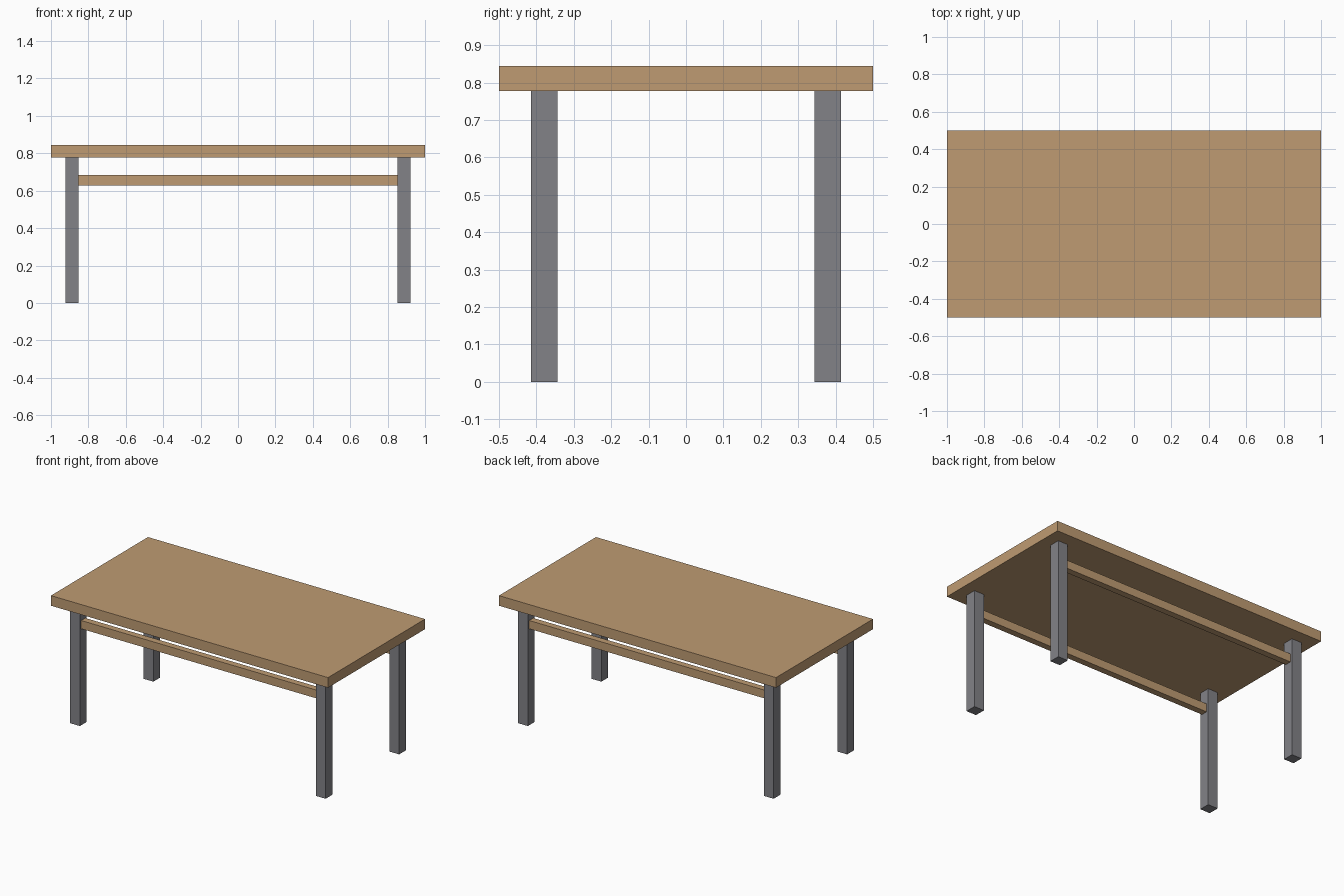
import bpy

if "Cube" in bpy.data.objects:
    bpy.data.objects.remove(bpy.data.objects["Cube"])


def material(name, rgb):
    m = bpy.data.materials.new(name)
    m.diffuse_color = (*rgb, 1)
    m.use_nodes = True
    m.node_tree.nodes["Principled BSDF"].inputs["Base Color"].default_value = m.diffuse_color
    return m


def box(name, lo, hi, mat):
    """Axis-aligned box from its low and high corners."""
    centre = [(a + b) / 2 for a, b in zip(lo, hi)]
    bpy.ops.mesh.primitive_cube_add(size=1, location=centre)
    ob = bpy.context.object
    ob.name = name
    ob.scale = [b - a for a, b in zip(lo, hi)]
    bpy.ops.object.transform_apply(location=False, rotation=False, scale=True)
    ob.data.materials.append(mat)
    return ob


wood = material("wood", (0.52, 0.33, 0.17))
metal = material("dark_metal", (0.225, 0.225, 0.245))

TOP_Z, UNDER_Z = 0.844, 0.778
LEG_X, LEG_Y, HALF_LEG = 0.887, 0.379, 0.0355
RAIL_X, HALF_RAIL = LEG_X - HALF_LEG, 0.021

# Tabletop
box("tabletop", (-1, -0.5, UNDER_Z), (1, 0.5, TOP_Z), wood)

for row, sy in (("front", -1), ("back", 1)):
    y = sy * LEG_Y
    # Square legs
    for side, sx in (("left", -1), ("right", 1)):
        x = sx * LEG_X
        box(f"{row}_{side}_leg", (x - HALF_LEG, y - HALF_LEG, 0),
            (x + HALF_LEG, y + HALF_LEG, UNDER_Z), metal)
    # Long rail between the legs
    box(f"{row}_rail", (-RAIL_X, y - HALF_RAIL, 0.629),
        (RAIL_X, y + HALF_RAIL, 0.683), wood)
